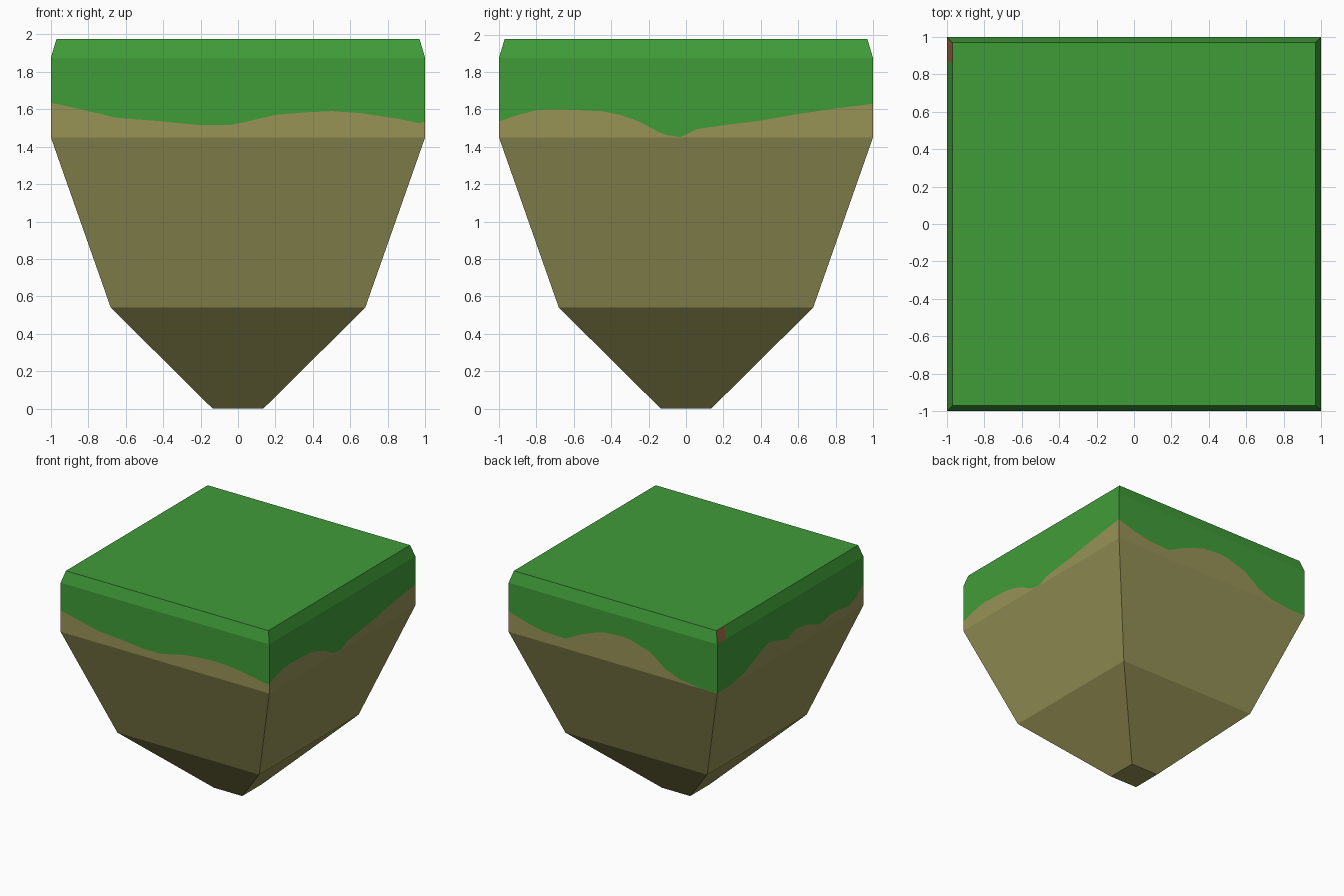
import bpy, bmesh

if "Cube" in bpy.data.objects:
    bpy.data.objects.remove(bpy.data.objects["Cube"])


def lin(c):
    c /= 255
    return c / 12.92 if c <= 0.04045 else ((c + 0.055) / 1.055) ** 2.4


def material(name, r, g, b):
    m = bpy.data.materials.new(name)
    m.diffuse_color = (lin(r), lin(g), lin(b), 1)
    m.use_nodes = True
    m.node_tree.nodes["Principled BSDF"].inputs["Base Color"].default_value = m.diffuse_color
    return m


GRASS, DIRT, BROWN = 0, 1, 2
MATS = [material("grass green", 64, 156, 57),
        material("dirt tan", 151, 147, 86),
        material("bare brown", 150, 100, 66)]

# Profile levels: (half width, height)
FOOT, WAIST, RIM, SHOULDER, TOP = (0.135, 0), (0.68, 0.54), (1, 1.45), (1, 1.875), (0.97, 1.975)

# Lower edge of the grass on each side: (left-to-right fraction seen from outside, height)
FRONT = [(0, 1.635), (.08, 1.60), (.175, 1.555), (.3, 1.535), (.4, 1.515), (.475, 1.515), (.525, 1.535),
         (.6, 1.57), (.675, 1.583), (.75, 1.59), (.825, 1.58), (.925, 1.55), (.985, 1.525), (1, 1.535)]
RIGHT = [(0, 1.535), (.05, 1.57), (.1, 1.595), (.14, 1.60), (.2, 1.597), (.275, 1.59), (.325, 1.57),
         (.375, 1.535), (.425, 1.48), (.45, 1.462), (.485, 1.452), (.5, 1.465), (.53, 1.495),
         (.6, 1.515), (.7, 1.54), (.8, 1.575), (.9, 1.605), (1, 1.63)]
BACK = [(0, 1.63), (.08, 1.58), (.16, 1.545), (.27, 1.535), (.35, 1.615), (.4, 1.655), (.46, 1.69),
        (.53, 1.70), (.58, 1.695), (.68, 1.635), (.75, 1.53), (.82, 1.475), (.92, 1.452), (1, 1.452)]
LEFT = [(0, 1.452), (.09, 1.452), (.19, 1.49), (.28, 1.57), (.35, 1.625), (.42, 1.59), (.48, 1.555),
        (.54, 1.60), (.61, 1.58), (.71, 1.51), (.77, 1.545), (.83, 1.54), (.9, 1.52), (.95, 1.56), (1, 1.635)]

bm = bmesh.new()


def face(points, mat):
    f = bm.faces.new([bm.verts.new(p) for p in points])
    f.material_index = mat


def point(side, t, level):
    """Point on one of the four sides, t running left to right seen from outside."""
    h, z = level
    x, y = (2 * t - 1) * h, -h
    for _ in range(side):
        x, y = -y, x
    return (x, y, z)


def panel(side, t0, t1, low0, low1, high0, high1, mat):
    face([point(side, t0, low0), point(side, t1, low1), point(side, t1, high1), point(side, t0, high0)], mat)


for side, edge in enumerate([FRONT, RIGHT, BACK, LEFT]):
    # Sloping earth underneath
    panel(side, 0, 1, FOOT, FOOT, WAIST, WAIST, DIRT)
    panel(side, 0, 1, WAIST, WAIST, RIM, RIM, DIRT)
    # Upright wall, cut along the wavy grass edge
    for (t0, z0), (t1, z1) in zip(edge, edge[1:]):
        panel(side, t0, t1, RIM, RIM, (1, z0), (1, z1), DIRT)
        panel(side, t0, t1, (1, z0), (1, z1), SHOULDER, SHOULDER, GRASS)
    # Bevel round the top, with a bare patch at the back left corner
    split = 0.06 if side == 3 else 0
    if split:
        panel(side, 0, split, SHOULDER, SHOULDER, TOP, TOP, BROWN)
    panel(side, split, 1, SHOULDER, SHOULDER, TOP, TOP, GRASS)

# Top and foot caps
face([point(s, 0, TOP) for s in range(4)], GRASS)
face([point(s, 0, FOOT) for s in reversed(range(4))], DIRT)
bmesh.ops.remove_doubles(bm, verts=bm.verts, dist=0.0005)

mesh = bpy.data.meshes.new("grass_block")
bm.to_mesh(mesh)
bm.free()
for m in MATS:
    mesh.materials.append(m)
bpy.context.collection.objects.link(bpy.data.objects.new("grass_block", mesh))
